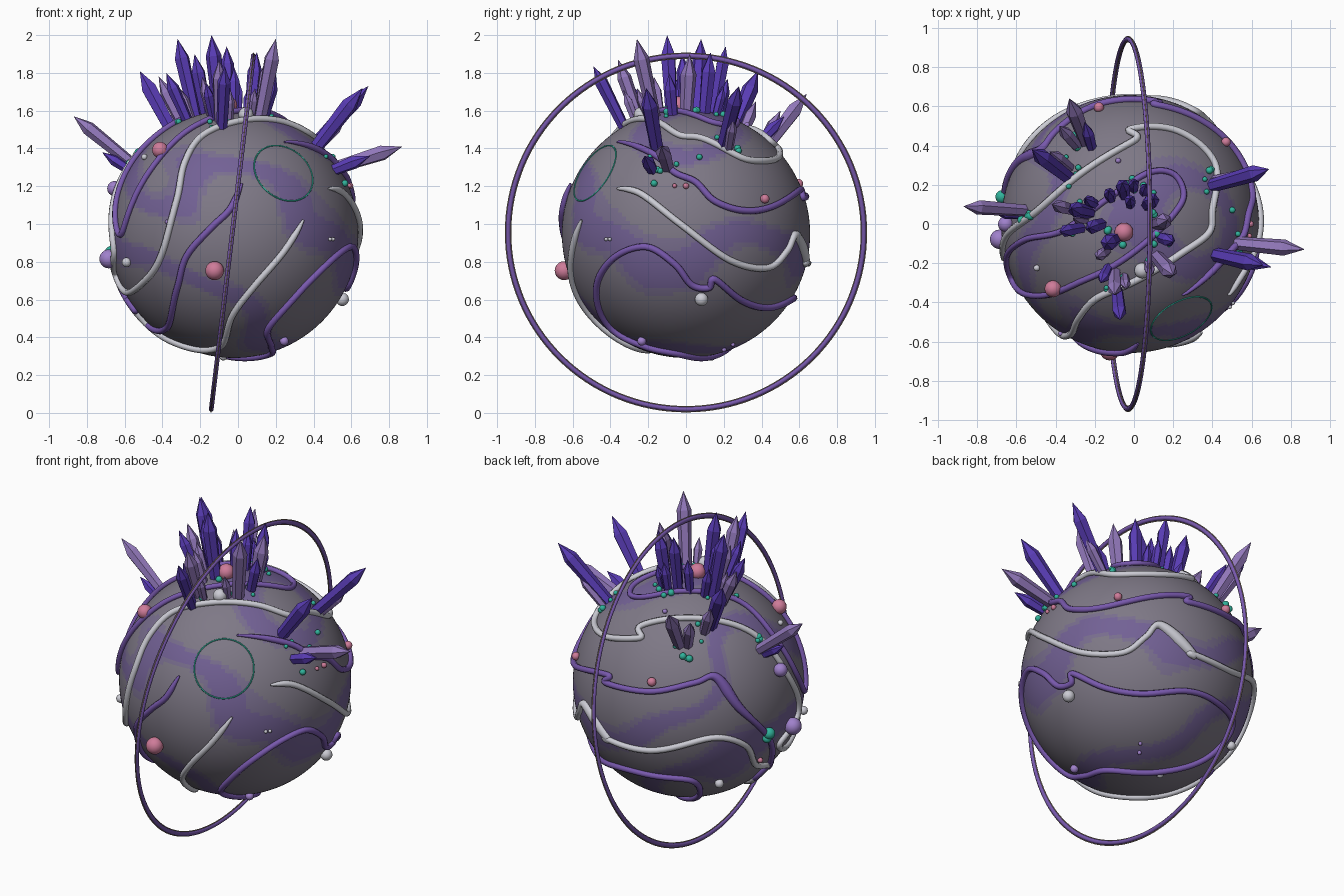
import bpy, bmesh, math, random
from mathutils import Vector, Matrix, noise

if "Cube" in bpy.data.objects:
    bpy.data.objects.remove(bpy.data.objects["Cube"])

random.seed(4)
C, R = Vector((-0.02, 0, 0.948)), 0.657          # planet centre and radius
# viewing directions (azimuth, elevation) used to pin details onto the planet
VIEWS = {'F': (0, 0), 'R': (90, 0), 'T': (0, 90), 'A': (35, 25), 'B': (215, 25), 'C': (145, -25)}


def on(view, u, v):
    """Unit direction of the planet-surface point seen at (u, v) in a view."""
    a, e = (math.radians(k) for k in VIEWS[view])
    right = Vector((math.cos(a), math.sin(a), 0))
    look = Vector((math.sin(a) * math.cos(e), -math.cos(a) * math.cos(e), math.sin(e)))
    up = look.cross(right)
    if view in 'FR':
        o = C
    elif view == 'T':
        o = C
    else:
        o = C - Vector((0, 0, 1))
    du, dv = u - o.dot(right), v - o.dot(up)
    w = math.sqrt(max(0, R * R - du * du - dv * dv))
    return (du * right + dv * up + w * look).normalized()


def mat(name, *rgb):
    m = bpy.data.materials.new(name)
    m.diffuse_color = (*rgb, 1)
    m.use_nodes = True
    m.node_tree.nodes["Principled BSDF"].inputs["Base Color"].default_value = m.diffuse_color
    return m


STONE, HAZE, SWIRL = mat('stone', .21, .19, .24), mat('haze', .19, .155, .27), mat('swirl', .17, .12, .30)
DARK, LIGHT = mat('dark_crystal', .10, .045, .46), mat('light_crystal', .29, .19, .50)
VIOLET, SILVER = mat('violet', .19, .10, .42), mat('silver', .60, .60, .66)
PINK, LILAC, TEAL, TAN = mat('pink', .62, .2, .32), mat('lilac', .35, .22, .6), mat('teal', .03, .45, .33), mat('tan', .35, .27, .2)


def make(name, bm, mats, smooth=True):
    me = bpy.data.meshes.new(name)
    for f in bm.faces:
        f.smooth = smooth
    bm.to_mesh(me)
    bm.free()
    for m in mats:
        me.materials.append(m)
    ob = bpy.data.objects.new(name, me)
    bpy.context.collection.objects.link(ob)
    return ob


# planet with swirled bands
bm = bmesh.new()
bmesh.ops.create_uvsphere(bm, u_segments=160, v_segments=90, radius=R)
for f in bm.faces:
    p = f.calc_center_median()
    s = math.sin(11 * p.z + 5 * p.x + 3.5 * noise.noise(p * 2.2) + 1.5 * math.sin(4 * p.y + 3 * p.x))
    f.material_index = 2 if s > .72 else 1 if s > .4 else 0
bmesh.ops.translate(bm, verts=bm.verts, vec=C)
make('planet', bm, [STONE, HAZE, SWIRL])


# raised veins that wander over the surface
def vein(name, path, m, rad, closed=False, bulges=()):
    P = [on(*p) for p in path]
    n, pts = len(P), []
    for i in range(n if closed else n - 1):
        if closed:
            a, b, c, d = (P[(i + k) % n] for k in (-1, 0, 1, 2))
        else:
            a, b, c, d = P[max(i - 1, 0)], P[i], P[i + 1], P[min(i + 2, n - 1)]
        for k in range(8):
            t = k / 8
            q = .5 * (2 * b + (c - a) * t + (2 * a - 5 * b + 4 * c - d) * t * t + (3 * b - a - 3 * c + d) * t ** 3)
            pos = i + t
            r = rad * (1 + sum(max(0, 1 - abs(pos - x) / .9) for x in bulges))
            if not closed:
                r *= min(1, .35 + min(pos, n - 1 - pos))
            pts.append((C + q.normalized() * (R + min(.01, .026 - r)), r))
    if not closed:
        pts.append((C + P[-1] * (R + .005), rad * .3))
    cu = bpy.data.curves.new(name, 'CURVE')
    cu.dimensions, cu.bevel_depth, cu.bevel_resolution, cu.use_fill_caps = '3D', 1, 2, True
    sp = cu.splines.new('POLY')
    sp.points.add(len(pts) - 1)
    for s, (co, r) in zip(sp.points, pts):
        s.co, s.radius = (*co, 1), r
    sp.use_cyclic_u = closed
    cu.materials.append(m)
    bpy.context.collection.objects.link(bpy.data.objects.new(name, cu))


vein('upper_silver_vein', [
    ('F', -.19, 1.46), ('F', -.28, 1.32), ('F', -.32, 1.13), ('F', -.39, .87), ('F', -.47, .72), ('F', -.58, .64),
    ('F', -.67, .72), ('B', .63, -.22), ('B', .56, 0), ('B', .37, .22), ('B', .08, .30), ('B', -.25, .26),
    ('R', .50, 1.42), ('R', .47, 1.34), ('R', .31, 1.34), ('R', .08, 1.45), ('T', .38, -.04), ('T', .235, -.15),
    ('T', 0, -.29)], SILVER, .018, True)
vein('lower_silver_vein', [
    ('F', .34, 1.02), ('F', .25, .87), ('F', .09, .68), ('F', -.03, .52), ('F', -.08, .37), ('F', -.17, .34),
    ('F', -.31, .37), ('F', -.47, .46), ('F', -.57, .56), ('B', .39, -.52), ('B', .33, -.41), ('B', .14, -.37),
    ('B', -.2, -.44), ('B', -.45, -.37), ('R', .63, .80), ('R', .58, .94), ('R', .53, .86), ('R', .43, .77),
    ('R', .23, .81), ('R', -.03, 1.0), ('R', -.24, 1.16), ('R', -.36, 1.185)], SILVER, .018, False, (14.5,))
vein('middle_violet_vein', [
    ('F', .02, 1.21), ('F', -.04, 1.08), ('F', -.14, .98), ('F', -.27, .83), ('F', -.32, .66), ('F', -.37, .46),
    ('F', -.48, .46), ('F', -.58, .60), ('B', .46, -.53), ('B', .47, -.38), ('B', .3, -.2), ('B', .17, -.03),
    ('B', .05, -.06), ('B', -.2, -.11), ('B', -.45, -.06), ('R', .6, 1.18), ('R', .45, 1.09), ('R', .3, 1.07),
    ('R', .15, 1.12), ('R', .05, 1.22), ('R', -.06, 1.27), ('R', -.16, 1.36), ('R', -.36, 1.43)],
    VIOLET, .018, False, (10.5,))
vein('lower_violet_vein', [
    ('R', -.22, .36), ('R', -.4, .46), ('R', -.47, .66), ('R', -.38, .82), ('R', -.21, .88), ('R', -.06, .79),
    ('R', .03, .68), ('R', .12, .665), ('R', .15, .71), ('R', .29, .60), ('R', .42, .56), ('C', .25, -.15),
    ('C', .42, -.19), ('C', .54, -.30), ('C', .42, -.48), ('C', .13, -.59), ('C', -.15, -.59)], VIOLET, .018, True)
vein('crown_violet_vein', [
    ('T', -.35, -.03), ('T', -.55, -.08), ('T', -.64, -.17), ('T', -.62, -.3), ('T', -.46, -.36), ('T', -.27, -.29),
    ('T', -.12, -.22), ('T', .05, -.1), ('T', .2, .05), ('T', .25, .15), ('T', .2, .25), ('T', .08, .26),
    ('T', -.1, .15)], VIOLET, .016, True)


def torus(name, major, minor, centre, axis, m, seg=128):
    bpy.ops.mesh.primitive_torus_add(major_radius=major, minor_radius=minor, major_segments=seg, minor_segments=10,
                                     location=centre, rotation=Vector(axis).to_track_quat('Z', 'Y').to_euler())
    ob = bpy.context.object
    ob.name = name
    ob.data.materials.append(m)
    bpy.ops.object.shade_smooth()


# orbit ring with thin tan trims, and the faint crater rim
axis = Vector((.99, 0, -.118))
torus('orbit_ring', .942, .013, (-.03, 0, .955), axis, VIOLET)
torus('ring_outer_trim', .956, .003, (-.03, 0, .955), axis, TAN)
torus('ring_inner_trim', .928, .003, (-.03, 0, .955), axis, TAN)
d = on('F', .25, 1.28)
torus('crater_rim', .17, .004, C + d * math.sqrt(R * R - .17 ** 2), d, TEAL, 48)

# crystals: base x, y (on the planet) then tip x, y, z and radius
CROWN = [(-.23, .06, -.32, .08, 1.98, .04), (-.1, -.08, -.14, -.1, 2.0, .042), (.12, -.17, .2, -.26, 1.98, .042),
         (-.05, .15, -.06, .21, 1.94, .036), (.07, .1, .1, .13, 1.91, .04), (.12, 0, .17, .02, 1.9, .042),
         (.14, -.07, .2, -.09, 1.8, .034), (-.09, -.33, -.07, -.49, 1.835, .036), (-.1, -.25, -.1, -.36, 1.87, .038),
         (-.17, 0, -.23, -.02, 1.9, .038), (-.27, -.02, -.38, -.04, 1.8, .034), (-.3, .07, -.42, .1, 1.78, .036),
         (0, .18, 0, .22, 1.77, .028), (.05, .16, .06, .2, 1.73, .026)]
SHORT = [(-.12, .13, -.13, .17, 1.8, .03), (.07, -.2, .09, -.26, 1.72, .026), (-.13, -.22, -.17, -.3, 1.75, .028),
         (-.05, -.27, -.04, -.33, 1.71, .026), (-.2, .1, -.25, .13, 1.76, .03), (-.14, -.14, -.19, -.17, 1.78, .03),
         (-.02, .1, -.02, .13, 1.83, .03), (-.25, .02, -.31, .03, 1.72, .026)]
SIDES = [(.4, .2, .69, .28, 1.73, .042), (.41, .23, .57, .25, 1.56, .03), (.42, -.16, .66, -.21, 1.72, .044),
         (.52, -.1, .87, -.13, 1.41, .042), (.51, -.18, .7, -.22, 1.36, .036), (-.56, .07, -.87, .09, 1.57, .038),
         (-.58, .05, -.72, .06, 1.38, .03), (-.25, .42, -.33, .64, 1.69, .042), (-.22, .39, -.25, .52, 1.57, .032),
         (-.29, .40, -.38, .5, 1.6, .034), (-.34, .24, -.52, .38, 1.81, .044), (-.33, .29, -.43, .37, 1.65, .034)]


def crystals(name, specs):
    bm = bmesh.new()
    for i, (bx, by, tx, ty, tz, r) in enumerate(specs):
        base, tip = C + on('T', bx, by) * (R - .03), Vector((tx, ty, tz))
        L = (tip - base).length
        M = Matrix.Translation(base) @ (tip - base).to_track_quat('Z', 'Y').to_matrix().to_4x4() @ Matrix.Rotation(i, 4, 'Z')
        rings = [[bm.verts.new(M @ Vector((q * math.cos(k * math.pi / 3), q * math.sin(k * math.pi / 3), h)))
                  for k in range(6)] for q, h in ((r * .8, 0), (r, L - 2.6 * r))]
        top = bm.verts.new(tip)
        fs = [bm.faces.new(rings[0][::-1])]
        for k in range(6):
            j = (k + 1) % 6
            fs.append(bm.faces.new((rings[0][k], rings[0][j], rings[1][j], rings[1][k])))
            fs.append(bm.faces.new((rings[1][k], rings[1][j], top)))
        for f in fs:
            f.material_index = (i * 2 // 3) % 2 if name == 'crown_crystals' else i % 2
    make(name, bm, [DARK, LIGHT], False)


crystals('crown_crystals', CROWN)
crystals('short_crystals', SHORT)
crystals('side_crystals', SIDES)


# beads resting on the surface: view, position, radius
def beads(name, m, items):
    bm = bmesh.new()
    for view, u, v, r in items:
        p = C + on(view, u, v) * (R + .5 * r)
        bmesh.ops.create_uvsphere(bm, u_segments=18, v_segments=12, radius=r, matrix=Matrix.Translation(p))
    make(name, bm, [m])


beads('pink_beads', PINK, [('F', -.12, .76, .05), ('T', -.4, -.32, .043), ('T', -.05, -.04, .048), ('R', .41, 1.13, .024),
                           ('B', -.19, -.056, .026), ('B', .416, -.494, .016), ('R', -.06, 1.2, .012), ('F', .59, 1.2, .016)])
beads('silver_beads', SILVER, [('T', .04, -.23, .04), ('R', .08, .61, .035), ('F', -.58, .8, .025), ('F', -.49, 1.35, .016),
                               ('B', .185, -.62, .026), ('C', .14, -.6, .02), ('R', -.42, .92, .01), ('F', .5, .92, .01)])
beads('lilac_beads', LILAC, [('F', -.66, .82, .05), ('B', .52, .01, .04), ('R', -.23, .39, .024), ('T', -.08, .32, .014),
                             ('F', -.37, 1.01, .013), ('C', .01, -.45, .011), ('R', .2, .34, .012)])
teal = [('B', .46, -.34, .034), ('B', .45, -.37, .026), ('R', .07, 1.35, .016)]
for bx, by, *_ in CROWN + SIDES:
    for k in range(2):
        a = random.uniform(0, 6.28)
        teal.append(('T', bx + .05 * math.cos(a), by + .05 * math.sin(a), random.uniform(.011, .021)))
beads('teal_beads', TEAL, teal)
